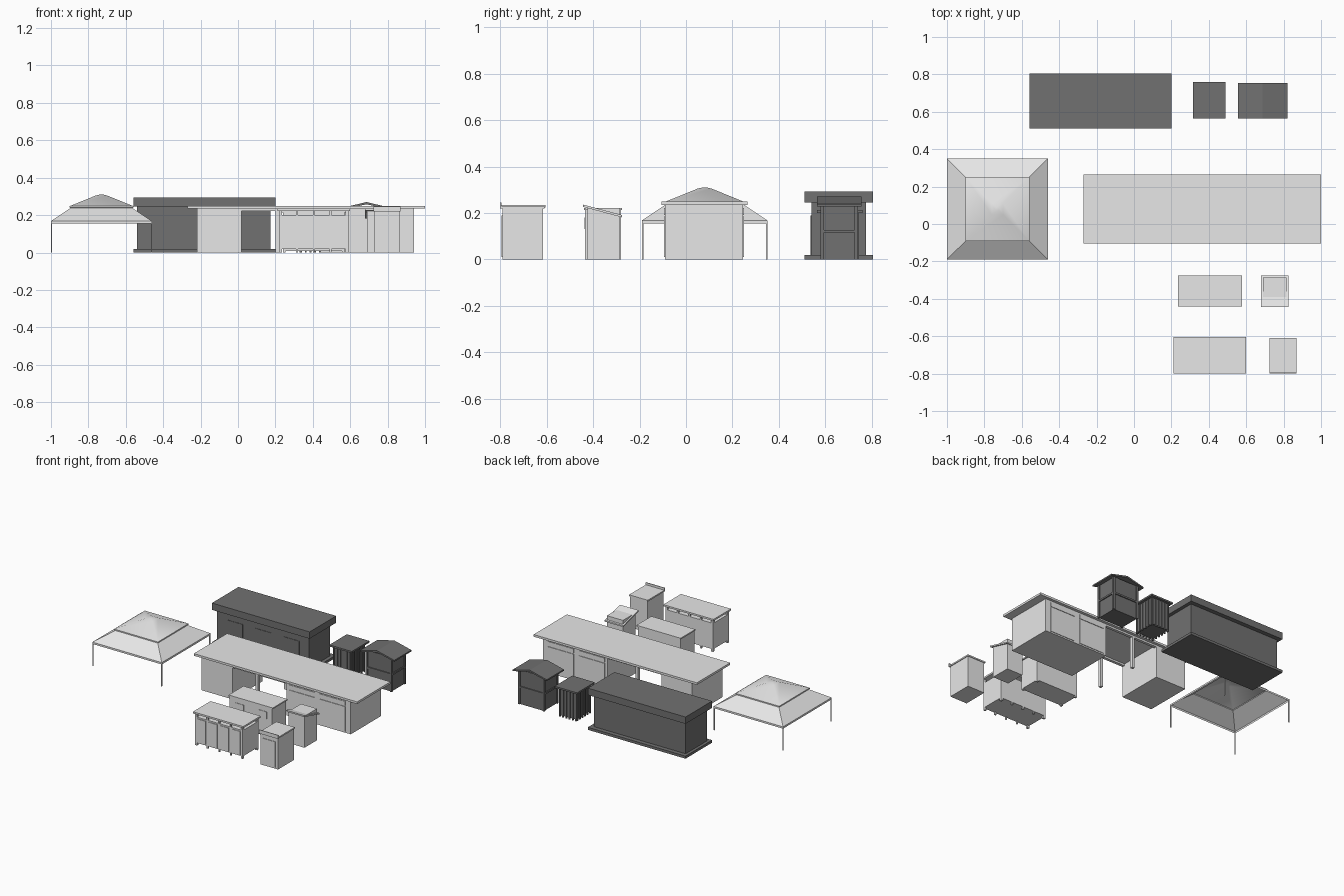
import bpy
import bmesh
import math

default_cube = bpy.data.objects.get("Cube")
if default_cube:
    bpy.data.objects.remove(default_cube, do_unlink=True)


def make_material(name, value):
    material = bpy.data.materials.new(name)
    material.use_nodes = True
    colour = (value, value, value, 1)
    material.diffuse_color = colour
    material.node_tree.nodes["Principled BSDF"].inputs["Base Color"].default_value = colour
    return material


light = make_material("light grey", 0.8)
dark = make_material("dark grey", 0.165)


def finish(name, mesh_builder, material):
    mesh = bpy.data.meshes.new(name)
    mesh_builder.to_mesh(mesh)
    mesh_builder.free()
    mesh.materials.append(material)
    part = bpy.data.objects.new(name, mesh)
    bpy.context.collection.objects.link(part)
    return part


def box(name, material, xs, ys, zs, drop_back=0):
    """Box between pairs of limits; drop_back lowers the rear edge of the top."""
    builder = bmesh.new()
    bmesh.ops.create_cube(builder, size=1)
    for vert in builder.verts:
        rear = vert.co.y > 0
        vert.co = [limits[int(c > 0)] for c, limits in zip(vert.co, (xs, ys, zs))]
        if rear and drop_back and (vert.co.z == zs[1] or drop_back < 0):
            vert.co.z -= abs(drop_back)
    return finish(name, builder, material)


def square_loft(name, material, centre, rings, capped=False):
    """Square shell through (half width, height) rings."""
    builder = bmesh.new()
    previous = None
    for half, height in rings:
        ring = [builder.verts.new((centre[0] + sx * half, centre[1] + sy * half, height))
                for sx, sy in ((-1, -1), (1, -1), (1, 1), (-1, 1))]
        if previous:
            for i in range(4):
                j = (i + 1) % 4
                builder.faces.new((previous[i], previous[j], ring[j], ring[i]))
        previous = ring
    if capped:
        builder.faces.new(previous)
    return finish(name, builder, material)


def corner_posts(name, material, xs, ys, zs, width):
    for side, x in zip(("right", "left"), (xs[0], xs[1] - width)):
        for end, y in zip(("front", "back"), (ys[0], ys[1] - width)):
            box(f"{name}_{end}_{side}", material, (x, x + width), (y, y + width), zs)


# Open pavilion with a two-tier roof
centre = (-0.73, 0.08)
square_loft("pavilion_lower_roof", light, centre, ((0.27, 0.155), (0.27, 0.168), (0.165, 0.238)))
square_loft("pavilion_vent_band", light, centre, ((0.165, 0.238), (0.17, 0.24), (0.17, 0.248)))
upper = square_loft("pavilion_upper_roof", light, centre,
                    ((0.17, 0.248), (0.03, 0.305), (0.008, 0.31)), capped=True)
bpy.context.view_layer.objects.active = upper
upper.select_set(True)
bpy.ops.object.shade_smooth_by_angle(angle=math.radians(60))
upper.select_set(False)
corner_posts("pavilion_post", light, (-1, -0.46), (-0.19, 0.35), (0, 0.16), 0.006)

# Long building: two blocks and an open passage under one roof
box("long_roof", light, (-0.27, 1), (-0.105, 0.265), (0.235, 0.25))
walls = (-0.09, 0.245)
box("long_right_block", light, (-0.22, 0.02), walls, (0, 0.235))
box("long_left_block", light, (0.44, 0.94), walls, (0, 0.235))
for y in (walls[0], walls[1] - 0.02):
    box("passage_post", light, (0.2, 0.22), (y, y + 0.02), (0, 0.235))
    box("passage_beam", light, (0.02, 0.44), (y, y + 0.02), (0.222, 0.235))
for y in walls:
    for x in (0.46, 0.7):
        face = (y - 0.004, y + 0.004)
        box("bay_panel", light, (x, x + 0.2), face, (0.01, 0.185))
        box("bay_header", light, (x, x + 0.2), face, (0.192, 0.222))

# Dark hall on a plinth with a thick flat roof
hall_x, hall_y = (-0.56, 0.2), (0.51, 0.805)
box("hall_plinth", dark, hall_x, hall_y, (0, 0.018))
box("hall_roof", dark, hall_x, hall_y, (0.245, 0.293))
box("hall_body", dark, (-0.54, 0.175), (0.54, 0.775), (0.018, 0.245))
for x in (-0.46, -0.24, -0.02):
    box("hall_door", dark, (x, x + 0.12), (0.537, 0.542), (0.018, 0.19))

# Small dark ribbed shed
box("ribbed_shed_body", dark, (0.335, 0.47), (0.585, 0.74), (0.01, 0.2))
box("ribbed_shed_roof", dark, (0.315, 0.49), (0.565, 0.76), (0.2, 0.212))
for i in range(6):
    x = 0.332 + i * 0.025
    for y in (0.58, 0.737):
        box("shed_rib", dark, (x, x + 0.01), (y, y + 0.008), (0, 0.2))
for i in range(6):
    y = 0.585 + i * 0.028
    for x in (0.33, 0.467):
        box("shed_side_rib", dark, (x, x + 0.008), (y, y + 0.01), (0, 0.2))

# Dark kiosk with gable roof, corner posts and a middle band
kiosk_x, kiosk_y = (0.585, 0.79), (0.58, 0.74)
box("kiosk_body", dark, (0.592, 0.783), (0.587, 0.733), (0, 0.24))
corner_posts("kiosk_post", dark, kiosk_x, kiosk_y, (0, 0.238), 0.015)
box("kiosk_band", dark, kiosk_x, kiosk_y, (0.115, 0.127))
gable = bmesh.new()
profile = ((0.555, 0.228), (0.687, 0.258), (0.82, 0.228),
           (0.82, 0.238), (0.687, 0.27), (0.555, 0.238))
end = gable.faces.new([gable.verts.new((x, 0.565, z)) for x, z in profile])
swept = bmesh.ops.extrude_face_region(gable, geom=[end])["geom"]
bmesh.ops.translate(gable, vec=(0, 0.19, 0),
                    verts=[g for g in swept if isinstance(g, bmesh.types.BMVert)])
bmesh.ops.recalc_face_normals(gable, faces=gable.faces)
finish("kiosk_roof", gable, dark)

# Middle light cabin with high windows
box("cabin_body", light, (0.24, 0.57), (-0.435, -0.28), (0.008, 0.215))
box("cabin_roof", light, (0.235, 0.578), (-0.44, -0.275), (0.213, 0.222))
for x in (0.28, 0.46):
    box("cabin_window", light, (x, x + 0.07), (-0.438, -0.43), (0.13, 0.18))
corner_posts("cabin_foot", light, (0.24, 0.57), (-0.435, -0.28), (0, 0.01), 0.015)

# Small light hut with a roof sloping to the back
box("hut_body", light, (0.69, 0.815), (-0.425, -0.285), (0, 0.222), drop_back=0.038)
box("hut_roof", light, (0.68, 0.825), (-0.443, -0.275), (0.226, 0.236), drop_back=-0.045)

# Row of stalls on feet, with a ventilation gap below the roof
stall_x, stall_y = (0.22, 0.59), (-0.79, -0.615)
box("stalls_body", light, stall_x, stall_y, (0.018, 0.2))
box("stalls_roof", light, (0.21, 0.6), (-0.8, -0.605), (0.223, 0.235))
corner_posts("stalls_corner", light, stall_x, stall_y, (0, 0.225), 0.015)
for i in range(4):
    x = stall_x[0] + 0.018 + i * 0.09
    box("stall_door", light, (x, x + 0.065), (-0.794, -0.788), (0.025, 0.19))
for i in range(1, 4):
    x = stall_x[0] + i * 0.09
    for y in (stall_y[0], stall_y[1] - 0.01):
        box("stall_divider", light, (x, x + 0.01), (y, y + 0.01), (0, 0.225))

# Single booth with a front lip
box("booth_body", light, (0.73, 0.865), (-0.79, -0.615), (0, 0.222))
box("booth_roof", light, (0.725, 0.87), (-0.8, -0.61), (0.22, 0.23))
box("booth_front_lip", light, (0.725, 0.87), (-0.8, -0.795), (0.22, 0.246))
box("booth_door", light, (0.75, 0.845), (-0.794, -0.788), (0.01, 0.19))
